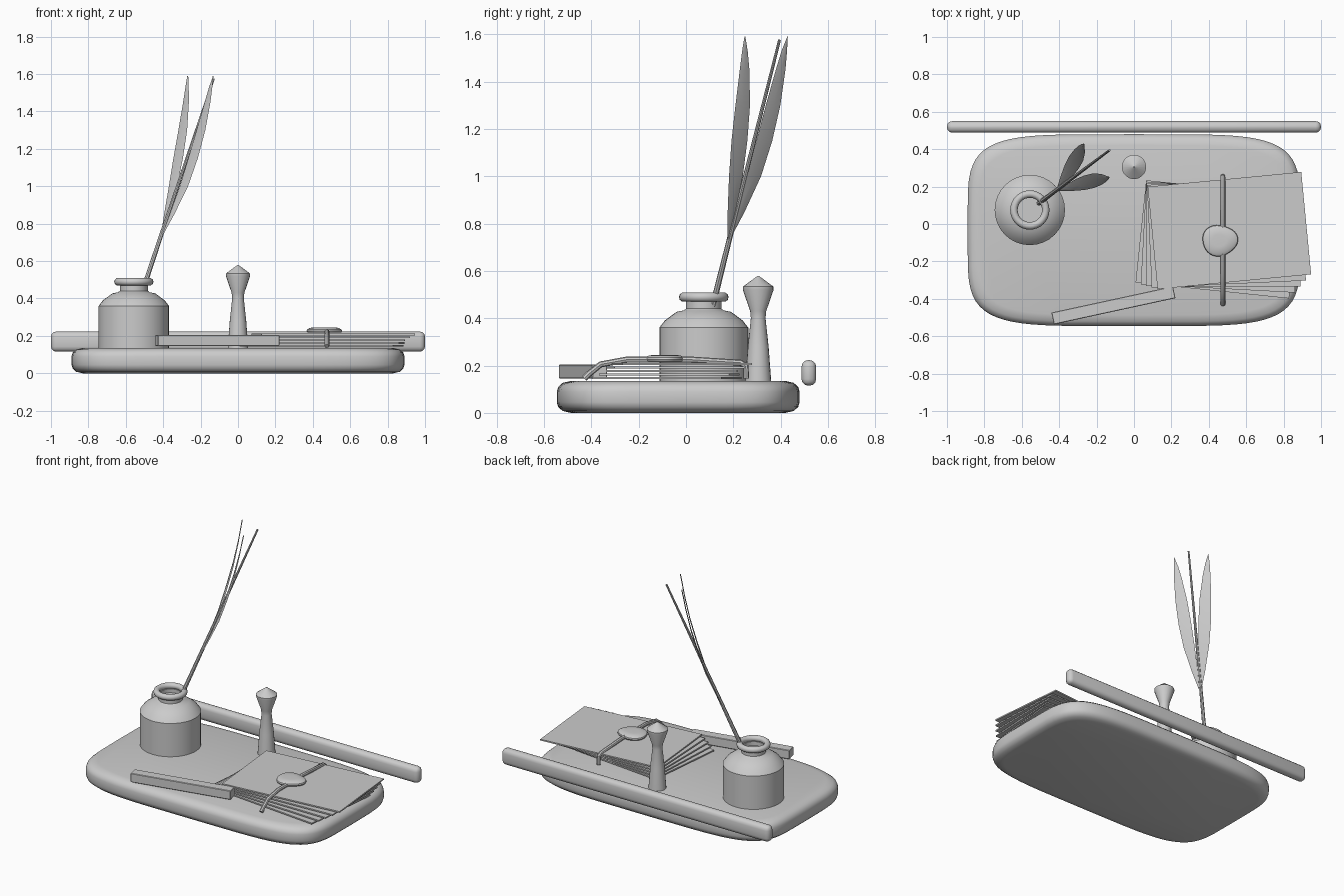
import bpy, bmesh
from math import sin, cos, tau, radians, copysign
from mathutils import Matrix, Vector

if "Cube" in bpy.data.objects:
    bpy.data.objects.remove(bpy.data.objects["Cube"])


def finish(name, bm, angle=35):
    bmesh.ops.recalc_face_normals(bm, faces=bm.faces)
    mesh = bpy.data.meshes.new(name)
    bm.to_mesh(mesh)
    bm.free()
    ob = bpy.data.objects.new(name, mesh)
    bpy.context.collection.objects.link(ob)
    smooth(ob, angle)
    return ob


def smooth(ob, angle=35):
    bpy.ops.object.select_all(action='DESELECT')
    ob.select_set(True)
    bpy.context.view_layer.objects.active = ob
    bpy.ops.object.shade_smooth_by_angle(angle=radians(angle))


def loft(name, rings, angle=35):
    """Closed rings joined into a capped skin."""
    bm = bmesh.new()
    loops = [[bm.verts.new(p) for p in ring] for ring in rings]
    n = len(loops[0])
    for a, b in zip(loops, loops[1:]):
        for i in range(n):
            j = (i + 1) % n
            bm.faces.new((a[i], a[j], b[j], b[i]))
    bm.faces.new(loops[0])
    bm.faces.new(loops[-1])
    return finish(name, bm, angle)


def lathe(name, x, y, profile, sides=32):
    return loft(name, [[(x + r * cos(tau * i / sides), y + r * sin(tau * i / sides), z)
                        for i in range(sides)] for r, z in profile])


def box(name, loc, size, turn=0, bevel=0, segments=3):
    bm = bmesh.new()
    mat = (Matrix.Translation(loc) @ Matrix.Rotation(radians(turn), 4, 'Z')
           @ Matrix.Diagonal((*size, 1)))
    bmesh.ops.create_cube(bm, size=1, matrix=mat)
    if bevel:
        bmesh.ops.bevel(bm, geom=bm.edges[:], offset=bevel, segments=segments,
                        profile=0.5, affect='EDGES')
    return finish(name, bm)


def tube(name, points, radii):
    cu = bpy.data.curves.new(name, 'CURVE')
    cu.dimensions = '3D'
    cu.bevel_depth = 1
    cu.bevel_resolution = 2
    cu.use_fill_caps = True
    sp = cu.splines.new('POLY')
    sp.points.add(len(points) - 1)
    for p, co, r in zip(sp.points, points, radii):
        p.co = (*co, 1)
        p.radius = r
    ob = bpy.data.objects.new(name, cu)
    bpy.context.collection.objects.link(ob)
    bpy.ops.object.select_all(action='DESELECT')
    ob.select_set(True)
    bpy.context.view_layer.objects.active = ob
    bpy.ops.object.convert(target='MESH')
    smooth(bpy.context.object)


# Tray: superellipse outline with rounded rim
def squircle(inset, z, n=64):
    pts = []
    for i in range(n):
        c, s = cos(tau * i / n), sin(tau * i / n)
        pts.append((copysign(abs(c) ** 0.4, c) * (0.89 - inset),
                    copysign(abs(s) ** 0.4, s) * (0.513 - inset) - 0.033, z))
    return pts


loft("tray", [squircle(i, z) for i, z in
              ((0.06, 0), (0.025, 0.008), (0.006, 0.025), (0, 0.045), (0, 0.09),
               (0.006, 0.11), (0.025, 0.127), (0.06, 0.135))])

# Back rail
box("back_rail", (0, 0.519, 0.169), (2, 0.062, 0.108), bevel=0.028)

# Ink bottle with hollow mouth
lathe("ink_bottle", -0.557, 0.075,
      ((0.188, 0.135), (0.188, 0.36), (0.165, 0.39), (0.115, 0.427), (0.085, 0.433),
       (0.075, 0.44), (0.075, 0.475), (0.066, 0.475), (0.066, 0.45)))
bm = bmesh.new()
ring = [[bm.verts.new((-0.557 + r * cos(a), 0.075 + r * sin(a), 0.489 + 0.02 * sin(tau * k / 10)))
         for k in range(10) for r in [0.085 + 0.02 * cos(tau * k / 10)]]
        for a in [tau * i / 32 for i in range(32)]]
for i in range(32):
    for k in range(10):
        a, b = ring[i], ring[(i + 1) % 32]
        bm.faces.new((a[k], a[(k + 1) % 10], b[(k + 1) % 10], b[k]))
finish("bottle_lip", bm, 60)

# Quill shaft and its two mirrored vanes
tube("quill_shaft", [(-0.51, 0.11, 0.44), (-0.41, 0.185, 0.74), (-0.13, 0.395, 1.575)],
     [0.013, 0.011, 0.006])
out, side, up = Vector((0.797, 0.604, 0)), Vector((-0.604, 0.797, 0)), Vector((0, 0, 1))
base = Vector((-0.41, 0.18, 0.73))
# height, lean, inner edge, outer edge
vane = ((0, 0, 0, 0.006), (0.12, 0.053, 0.005, 0.045), (0.27, 0.115, 0.012, 0.085),
        (0.42, 0.163, 0.024, 0.108), (0.57, 0.205, 0.042, 0.119),
        (0.72, 0.238, 0.07, 0.121), (0.8, 0.252, 0.09, 0.119), (0.86, 0.263, 0.112, 0.114))
for tag, sign in (("left", 1), ("right", -1)):
    rings = []
    for h, lean, a, b in vane:
        p, t = base + up * h + out * lean, out * 0.003
        mid = sign * (a + b) / 2
        rings.append([p + side * sign * a, p + side * mid + t,
                      p + side * sign * b, p + side * mid - t])
    loft("quill_vane_" + tag, rings, 60)

# Seal stamp handle
lathe("seal_stamp", 0, 0.305,
      ((0.055, 0.133), (0.044, 0.28), (0.031, 0.40), (0.034, 0.43), (0.065, 0.52),
       (0.065, 0.533), (0.004, 0.578)), 20)

# Sealing wax stick
box("wax_stick", (-0.11, -0.435, 0.175), (0.665, 0.065, 0.06), turn=12.2, bevel=0.003, segments=1)

# Fanned stack of letters
for i in range(5):
    f = i / 4
    box(f"letter_{i + 1}", (0.447 + 0.063 * f, -0.082 + 0.047 * f, 0.147 + 0.015 * i),
        (0.825, 0.55, 0.009), turn=-5.9 + 11.4 * f)

# Cord over the stack
path = ((-0.43, 0.145), (-0.41, 0.165), (-0.36, 0.205), (-0.25, 0.225), (0.02, 0.225),
        (0.23, 0.212), (0.252, 0.198), (0.254, 0.145))
tube("cord", [(0.475, y, z) for y, z in path], [0.013] * len(path))

# Wax seal: irregular disc
def blob(k, z, n=32):
    return [(0.458 + 0.095 * k * (1 + 0.05 * sin(3 * a + 1)) * cos(a),
             -0.088 + 0.083 * k * (1 + 0.05 * sin(3 * a + 1)) * sin(a), z)
            for a in [tau * i / n for i in range(n)]]


loft("wax_seal", [blob(k, z) for k, z in
                  ((0.95, 0.218), (1, 0.226), (0.97, 0.234), (0.8, 0.243), (0.4, 0.245))])
